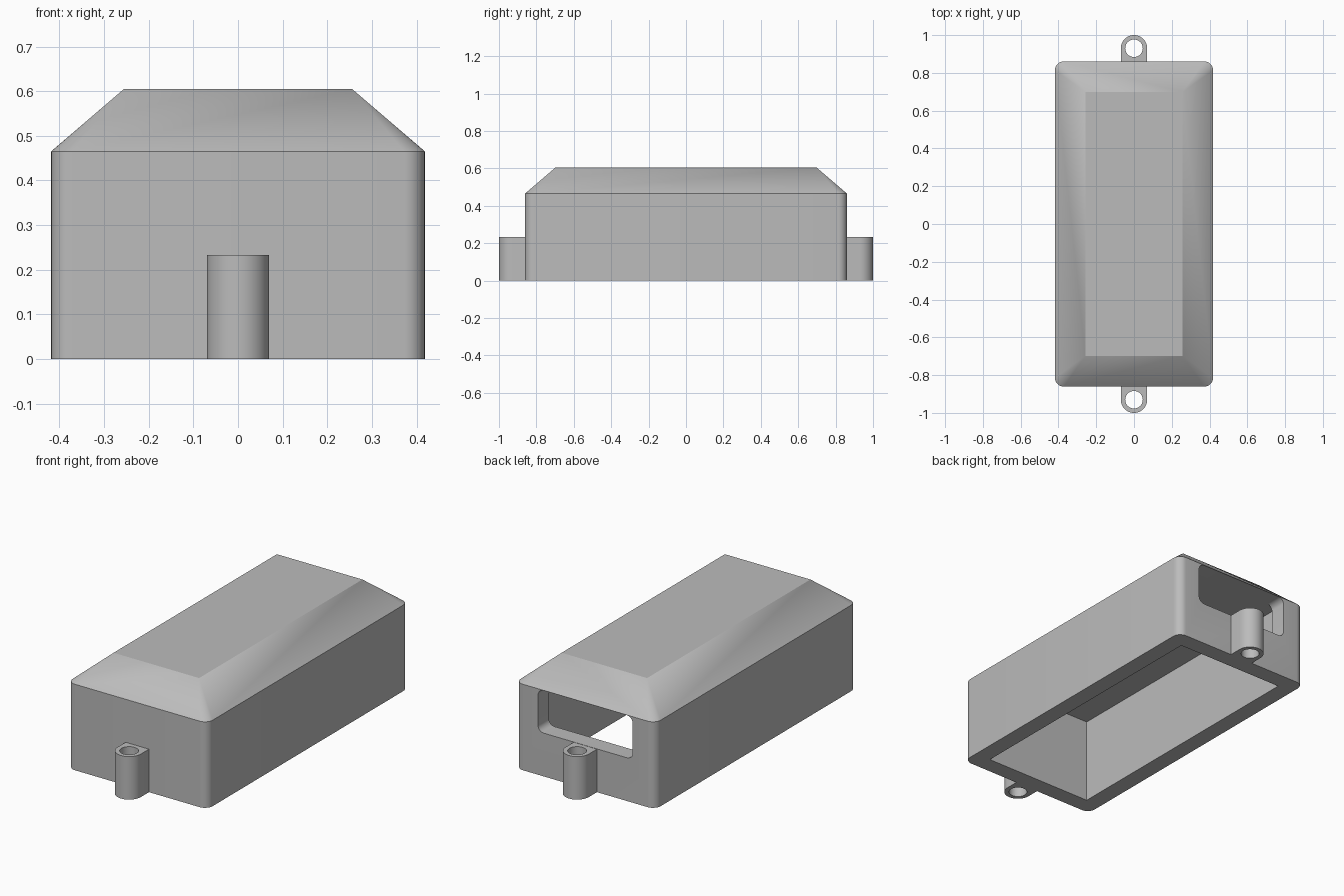
import bpy, bmesh, math
from mathutils import Matrix

if "Cube" in bpy.data.objects:
    bpy.data.objects.remove(bpy.data.objects["Cube"])

U = 2 / 43                      # design module: the case is 43 modules long
HX, HY = 9 * U, 18.5 * U        # half width and half length of the walls
EAVE, TOP = 10 * U, 13 * U
INSET = 3.5 * U
WALL = 2 * U
LUG_Y, LUG_H = 20 * U, 5 * U

grey = bpy.data.materials.new("mid_grey")
grey.use_nodes = True
grey.diffuse_color = (0.5, 0.5, 0.5, 1)
grey.node_tree.nodes["Principled BSDF"].inputs["Base Color"].default_value = (0.5, 0.5, 0.5, 1)


def rounded_rect(hx, hy, r, n=8):
    pts = []
    for k, (sx, sy) in enumerate([(1, 1), (-1, 1), (-1, -1), (1, -1)]):
        for i in range(n + 1):
            a = math.pi / 2 * (k + i / n)
            pts.append((sx * (hx - r) + r * math.cos(a), sy * (hy - r) + r * math.sin(a)))
    return pts


def add_object(name, bm):
    bmesh.ops.recalc_face_normals(bm, faces=bm.faces)
    mesh = bpy.data.meshes.new(name)
    bm.to_mesh(mesh)
    bm.free()
    ob = bpy.data.objects.new(name, mesh)
    bpy.context.collection.objects.link(ob)
    mesh.materials.append(grey)
    return ob


def prism(name, pts, z0, z1, matrix=Matrix()):
    bm = bmesh.new()
    face = bm.faces.new([bm.verts.new((x, y, z0)) for x, y in pts])
    ext = bmesh.ops.extrude_face_region(bm, geom=[face])
    verts = [v for v in ext["geom"] if isinstance(v, bmesh.types.BMVert)]
    bmesh.ops.translate(bm, vec=(0, 0, z1 - z0), verts=verts)
    bmesh.ops.transform(bm, matrix=matrix, verts=bm.verts)
    return add_object(name, bm)


def activate(ob):
    bpy.ops.object.select_all(action='DESELECT')
    ob.select_set(True)
    bpy.context.view_layer.objects.active = ob


def cut(ob, cutter):
    mod = ob.modifiers.new("cut", 'BOOLEAN')
    mod.operation, mod.solver, mod.object = 'DIFFERENCE', 'EXACT', cutter
    activate(ob)
    bpy.ops.object.modifier_apply(modifier=mod.name)
    bpy.data.objects.remove(cutter)


def smooth(ob):
    activate(ob)
    bpy.ops.object.shade_smooth_by_angle(angle=math.radians(30))


# Case: rounded walls with a hipped roof, as one convex solid
bm = bmesh.new()
for z in (0, EAVE):
    for x, y in rounded_rect(HX, HY, U):
        bm.verts.new((x, y, z))
for sx in (-1, 1):
    for sy in (-1, 1):
        bm.verts.new((sx * (HX - INSET), sy * (HY - INSET), TOP))
bmesh.ops.convex_hull(bm, input=bm.verts)
bmesh.ops.dissolve_limit(bm, angle_limit=math.radians(0.5), verts=bm.verts, edges=bm.edges)
case = add_object("case", bm)

# Cavity open at the bottom
ix, iy = HX - WALL, HY - WALL
cut(case, prism("cavity_cutter", [(ix, iy), (-ix, iy), (-ix, -iy), (ix, -iy)], -U, EAVE))

# Rounded window through the back wall
z_mid, half_h = 7.5 * U, 2.47 * U
stand = Matrix.Translation((0, 0, z_mid)) @ Matrix.Rotation(math.pi / 2, 4, 'X')
cut(case, prism("window_cutter", rounded_rect(6.1 * U, half_h, 0.75 * U),
                -HY - U, -HY + 3 * U, stand))
smooth(case)

# Screw lugs at both ends
for name, sign in (("front_lug", -1), ("back_lug", 1)):
    r = 1.5 * U
    arc = [(r * math.cos(math.pi * i / 20), sign * (LUG_Y + r * math.sin(math.pi * i / 20)))
           for i in range(21)]
    root = sign * (HY - 0.1 * U)
    lug = prism(name, arc + [(-r, root), (r, root)], 0, LUG_H)
    hole = [(U * math.cos(math.tau * i / 32), sign * LUG_Y + U * math.sin(math.tau * i / 32))
            for i in range(32)]
    cut(lug, prism("hole_cutter", hole, -U, LUG_H + U))
    smooth(lug)
